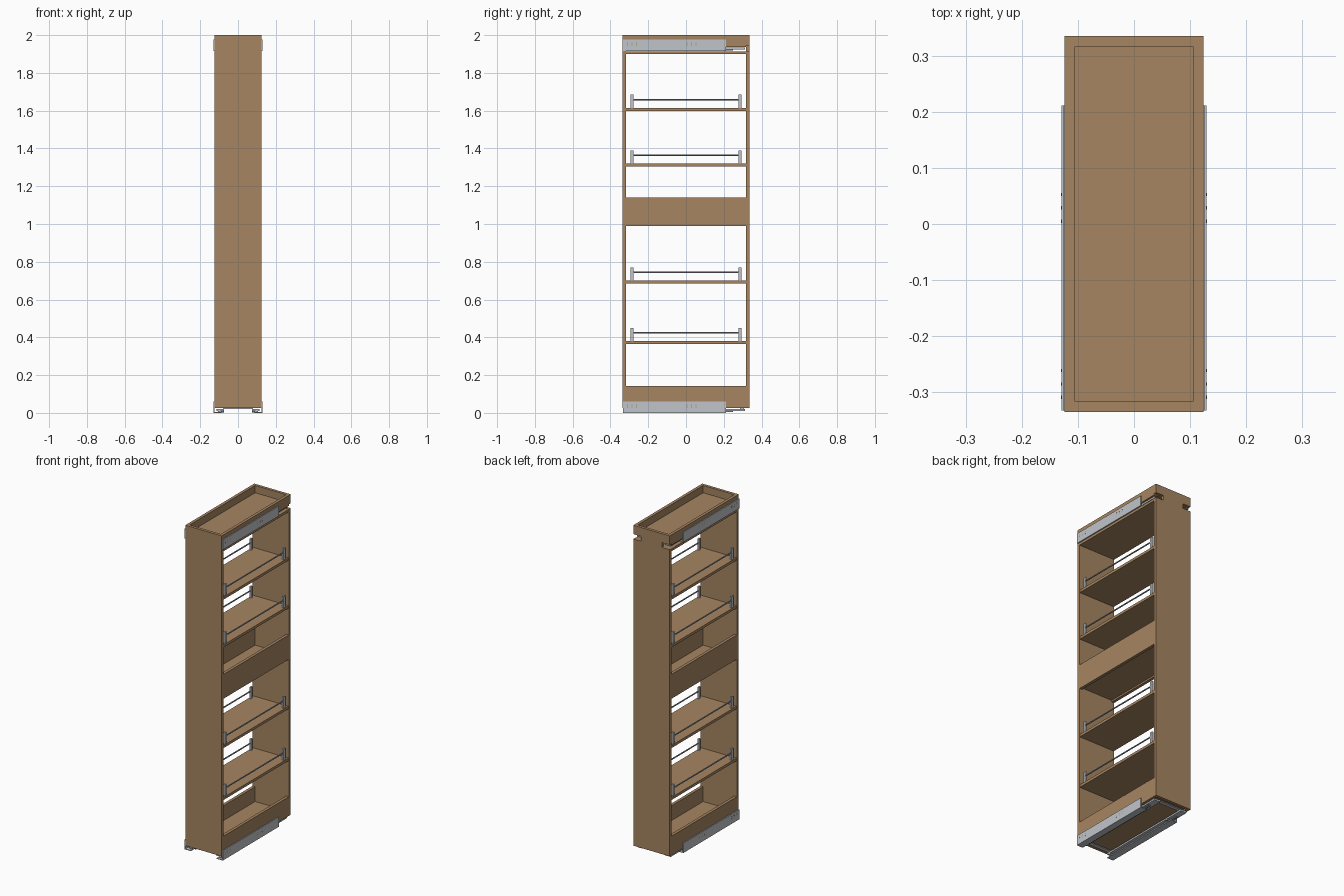
import bpy, bmesh
from mathutils import Matrix

if "Cube" in bpy.data.objects:
    bpy.data.objects.remove(bpy.data.objects["Cube"])


def material(name, rgb):
    m = bpy.data.materials.new(name)
    m.diffuse_color = (*rgb, 1)
    m.use_nodes = True
    m.node_tree.nodes["Principled BSDF"].inputs["Base Color"].default_value = m.diffuse_color
    return m


WOOD = material("wood", (0.38, 0.235, 0.122))
STEEL = material("steel", (0.53, 0.56, 0.59))
ROD = material("rod_metal", (0.27, 0.29, 0.32))


def finish(name, bm, mat):
    bmesh.ops.recalc_face_normals(bm, faces=bm.faces)
    me = bpy.data.meshes.new(name)
    bm.to_mesh(me)
    bm.free()
    me.materials.append(mat)
    ob = bpy.data.objects.new(name, me)
    bpy.context.collection.objects.link(ob)
    return ob


def box(name, x, y, z, mat):
    """Box from (min, max) ranges."""
    bm = bmesh.new()
    c = [(a + b) / 2 for a, b in (x, y, z)]
    s = [b - a for a, b in (x, y, z)]
    bmesh.ops.create_cube(bm, size=1, matrix=Matrix.Translation(c) @ Matrix.Diagonal((*s, 1)))
    return finish(name, bm, mat)


def sided(name, side, x, y, z, mat):
    """Box mirrored to the left or right side."""
    return box(name, tuple(sorted((side * x[0], side * x[1]))), y, z, mat)


def cylinder(name, centre, r, length, axis, mat, seg=10):
    bm = bmesh.new()
    rot = Matrix.Rotation(1.5707963, 4, "X" if axis == "Y" else "Y")
    bmesh.ops.create_cone(bm, cap_ends=True, segments=seg, radius1=r, radius2=r, depth=length,
                          matrix=Matrix.Translation(centre) @ rot)
    return finish(name, bm, mat)


def extruded(name, points, y0, y1, mat):
    """Outline in the x-z plane extruded along y."""
    bm = bmesh.new()
    face = bm.faces.new([bm.verts.new((x, y0, z)) for x, z in points])
    new = bmesh.ops.extrude_face_region(bm, geom=[face])["geom"]
    bmesh.ops.translate(bm, vec=(0, y1 - y0, 0),
                        verts=[g for g in new if isinstance(g, bmesh.types.BMVert)])
    return finish(name, bm, mat)


W, D, T = 0.124, 0.336, 0.018      # half width, half depth, board thickness
IN = D - T                         # inner half depth
BASE = 0.025

# Front board, and back board notched around the upper runners
box("front_panel", (-W, W), (-D, -IN), (BASE, 2), WOOD)
half = [(W, BASE), (W, 1.915), (0.07, 1.915), (0.07, 1.945), (W, 1.945), (W, 2)]
extruded("back_panel", half + [(-x, z) for x, z in reversed(half)], IN, D, WOOD)

# Open tray on top, and the cabinet top under the runner gap
box("tray_floor", (-W + T, W - T), (-IN, IN), (1.94, 1.955), WOOD)
box("top_shelf", (-W, W), (-IN, IN), (1.899, 1.914), WOOD)

# Deep boxes at the middle and bottom
box("middle_floor", (-W + T, W - T), (-IN, IN), (1.0, 1.016), WOOD)
box("bottom_floor", (-W + T, W - T), (-IN, IN), (0.036, 0.052), WOOD)
for s in (-1, 1):
    for name, z in (("tray_side", (1.936, 2)), ("middle_side", (0.99, 1.14)),
                    ("bottom_side", (BASE, 0.143))):
        sided(name, s, (W - T, W), (-IN, IN), z, WOOD)

# Shelves with a gallery rail along both long sides
for z in (0.38, 0.70, 1.32, 1.615):
    box("shelf", (-W + 0.002, W - 0.002), (-IN, IN), (z - 0.016, z), WOOD)
    for s in (-1, 1):
        x = s * 0.112
        cylinder("gallery_rod", (x, 0, z + 0.044), 0.004, 0.57, "Y", ROD, 8)
        for y in (-0.286, 0.286):
            box("gallery_post", (x - 0.005, x + 0.005), (y - 0.008, y + 0.008), (z, z + 0.07), STEEL)

# Drawer runners at the top and bottom
for s in (-1, 1):
    for z0, zp, zt in ((0.0, 0.010, 0.060), (1.915, 1.926, 1.976)):
        y = (-0.334, 0.212)
        # fixed angle bracket
        sided("runner_plate", s, (W + 0.001, 0.130), y, (z0, zt), STEEL)
        sided("runner_flange", s, (0.088, 0.130), y, (z0, z0 + 0.004), STEEL)
        # sliding channel
        c = [(0.074, z0 + 0.010), (0.114, z0 + 0.010), (0.114, z0 + 0.020), (0.074, z0 + 0.020)]
        extruded("runner_channel", [(s * a, b) for a, b in c], -0.318, 0.312, STEEL)
        sided("runner_middle", s, (0.092, 0.106), (-0.318, 0.25), (z0 + 0.004, z0 + 0.010), ROD)
        # rollers
        for yr in (-0.30, 0.19):
            cylinder("runner_roller", (s * 0.082, yr, z0 + 0.011), 0.0095, 0.014, "X", ROD, 12)
        # screw holes, shown as thin discs
        for y0 in (-0.31, 0.005):
            for i in range(3):
                for dz in (0.021, 0.032):
                    cylinder("screw_hole", (s * 0.130, y0 + i * 0.024, zp + dz), 0.0028, 0.001, "X", WOOD, 8)

# Cross tie under the base joining the lower runners
box("runner_cross_tie", (-0.08, 0.08), (-0.312, -0.290), (0.020, 0.026), STEEL)
box("runner_cross_tie", (-0.08, 0.08), (0.285, 0.307), (0.020, 0.026), STEEL)
